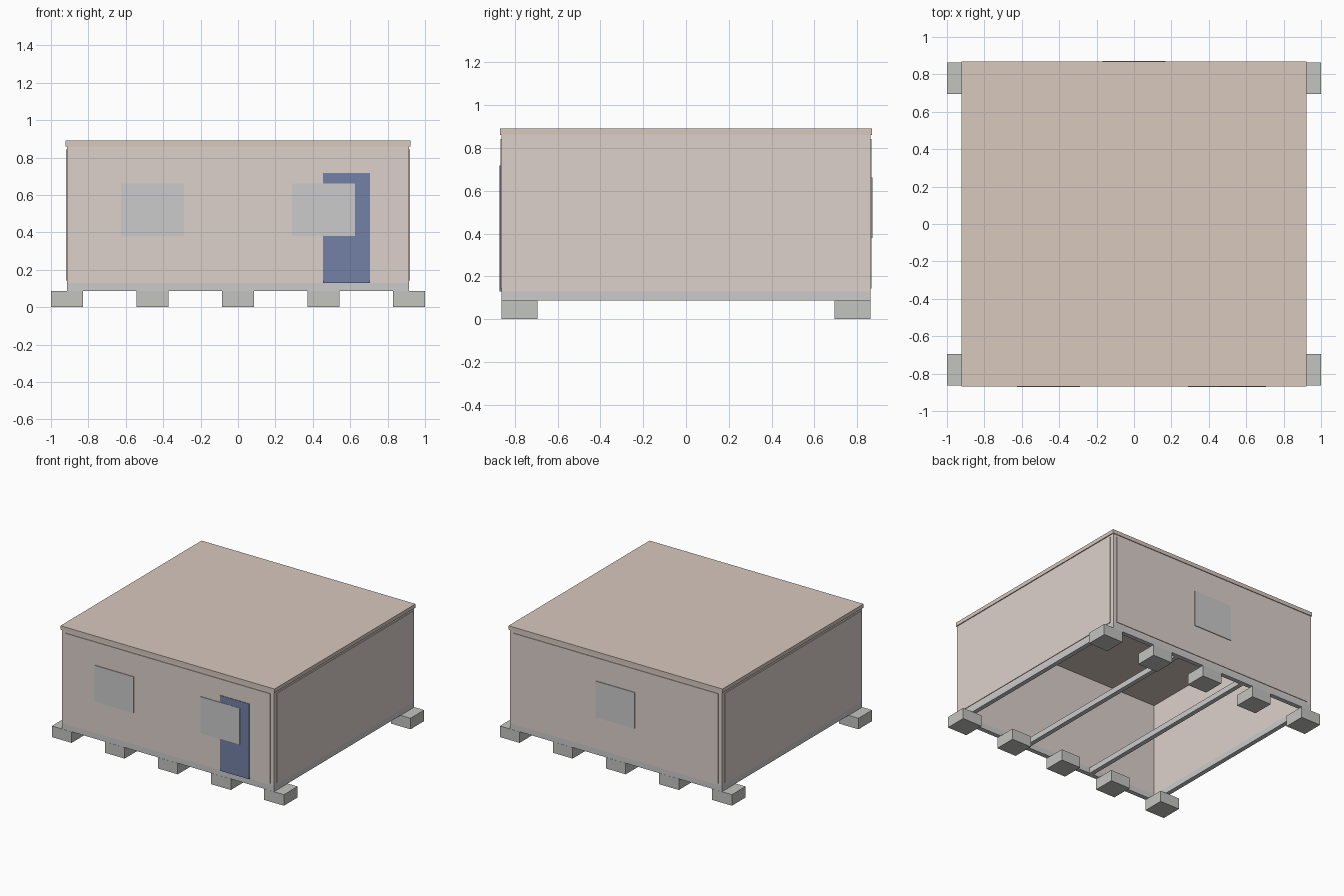
import bpy
import bmesh
from mathutils import Matrix, Vector

if "Cube" in bpy.data.objects:
    bpy.data.objects.remove(bpy.data.objects["Cube"])


def material(name, rgb):
    m = bpy.data.materials.new(name)
    m.diffuse_color = (*rgb, 1)
    m.use_nodes = True
    m.node_tree.nodes["Principled BSDF"].inputs["Base Color"].default_value = m.diffuse_color
    return m


WALL = material("wall_paint", (0.72, 0.64, 0.60))
ROOF = material("roof_paint", (0.68, 0.58, 0.51))
GLASS = material("glass", (0.53, 0.55, 0.55))
DOOR = material("door_paint", (0.17, 0.22, 0.38))
STEEL = material("steel", (0.60, 0.61, 0.61))
CONCRETE = material("concrete", (0.55, 0.56, 0.53))


def box(name, x, y, z, mat):
    """Box from (min, max) pairs on each axis."""
    lo, hi = (Vector(v) for v in zip(x, y, z))
    bm = bmesh.new()
    bmesh.ops.create_cube(bm, size=1, matrix=Matrix.LocRotScale(
        None, None, hi - lo))
    me = bpy.data.meshes.new(name)
    bm.to_mesh(me)
    bm.free()
    me.materials.append(mat)
    ob = bpy.data.objects.new(name, me)
    ob.location = (lo + hi) / 2
    bpy.context.collection.objects.link(ob)
    return ob


def side(s, a, b):
    """Interval a..b on the positive or negative side of an axis."""
    return (a, b) if s > 0 else (-b, -a)


FX, FY, T = 0.915, 0.862, 0.035      # frame half sizes and member width
SIDES = ((-1, "front", "left"), (1, "back", "right"))

# Concrete footings in two rows of five
for s, row, _ in SIDES:
    for i in range(5):
        cx = (i - 2) * 0.4575
        box(f"{row}_footing_{i + 1}", (cx - 0.085, cx + 0.085),
            side(s, 0.695, 0.863), (0, 0.086), CONCRETE)

# Base frame: two long end beams, two side beams and two joists, no floor
for s, row, flank in SIDES:
    box(f"{row}_base_beam", (-FX, FX), side(s, FY - T, FY), (0.086, 0.13), STEEL)
    box(f"{flank}_base_beam", side(s, FX - T, FX), (-FY + T, FY - T),
        (0.086, 0.13), STEEL)
    box(f"{flank}_joist", (s * 0.3 - T / 2, s * 0.3 + T / 2),
        (-FY + T, FY - T), (0.086, 0.13), STEEL)

# Wall frame: corner posts plus top and bottom rails
for s, row, flank in SIDES:
    for t, _, f in SIDES:
        box(f"{row}_{f}_post", side(t, FX - T, FX), side(s, FY - T, FY),
            (0.13, 0.86), WALL)
    for level, z in (("bottom", (0.13, 0.143)), ("top", (0.842, 0.86))):
        box(f"{row}_{level}_rail", (-FX + T, FX - T), side(s, FY - T, FY), z, WALL)
        box(f"{flank}_{level}_rail", side(s, FX - T, FX), (-FY + T, FY - T), z, WALL)

# Wall panels standing slightly proud of the frame
for s, row, flank in SIDES:
    box(f"{row}_wall_panel", (-0.885, 0.885), side(s, FY - T, 0.867),
        (0.143, 0.842), WALL)
    box(f"{flank}_wall_panel", side(s, FX - T, 0.920), (-0.833, 0.833),
        (0.143, 0.842), WALL)

# Flat roof slab
box("roof", (-0.922, 0.922), (-0.868, 0.868), (0.86, 0.89), ROOF)

# Door, and windows that sit just in front of it
box("door", (0.455, 0.705), (-0.8705, -0.860), (0.13, 0.717), DOOR)
for name, cx, s in (("front_left_window", -0.457, -1),
                    ("front_right_window", 0.457, -1),
                    ("back_window", 0, 1)):
    box(name, (cx - 0.168, cx + 0.168), side(s, 0.864, 0.8725),
        (0.38, 0.662), GLASS)
